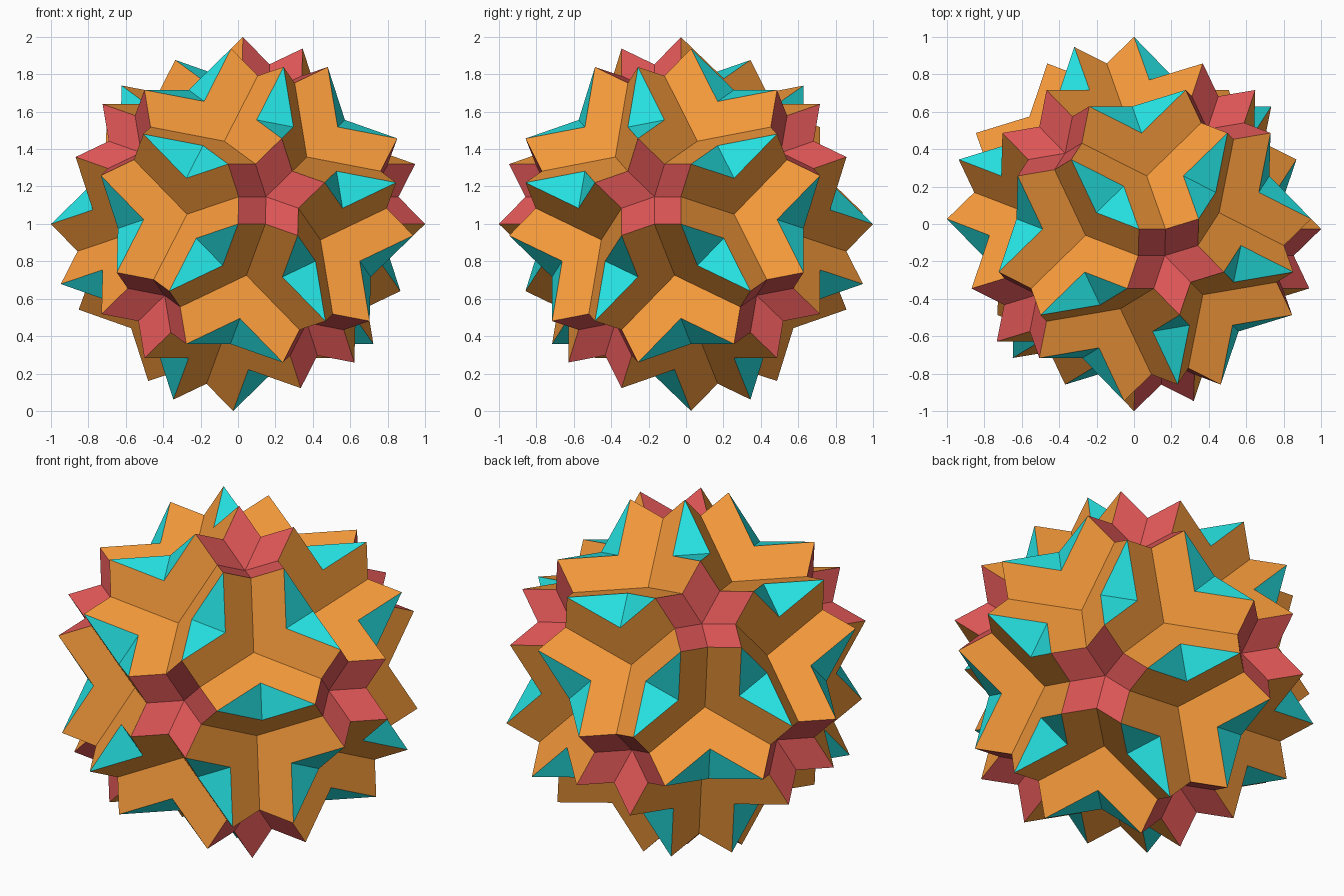
import bpy, bmesh, math
from mathutils import Vector, Matrix

if "Cube" in bpy.data.objects:
    bpy.data.objects.remove(bpy.data.objects["Cube"])

# Twelve five-fold axes, set around the three-fold axis (1, -1, 1)
up = Vector((1, -1, 1)).normalized()
side = (Vector((0, 0, 1)) - up * up.z).normalized()
axes = []
for tilt, turn in ((37.3774, 0), (79.1877, 60)):
    for k in range(3):
        d = Matrix.Rotation(math.radians(turn + 120 * k), 3, up) @ side
        t = math.radians(tilt)
        v = up * math.cos(t) + d * math.sin(t)
        axes += [v, -v]

near = lambda a, b: abs(a.dot(b) - 0.4472) < 0.01
cut = 1 / (2 + (1 + math.sqrt(5)) / 2)


def edge_tips():
    """Sixty outer tips, two on every edge of the icosahedron."""
    return [a.lerp(b, cut).normalized() for a in axes for b in axes if near(a, b)]


# Turn the whole so one tip lies on the -y axis and another in the xy plane
tips = edge_tips()
front = min(tips, key=lambda p: p.y)
right = max(tips, key=lambda p: p.x)
x_dir = (right - front * front.dot(right)).normalized()
turn = Matrix((x_dir, -front, x_dir.cross(-front)))
axes = [turn @ a for a in axes]
tips = edge_tips()

# Twenty three-fold axes: triples of neighbouring five-fold axes
three_fold = [(a + b + c).normalized()
              for i, a in enumerate(axes) for j, b in enumerate(axes[:i])
              for c in axes[:j] if near(a, b) and near(b, c) and near(a, c)]
lift = Vector((0, 0, max(p.z for p in tips)))


def star(n, height, notch):
    """Flat star through the tips at this height along n; notch = inner/outer radius."""
    ring = [p for p in tips if abs(p.dot(n) - height) < 0.01]
    ex = n.orthogonal().normalized()
    ey = n.cross(ex)
    ring.sort(key=lambda p: math.atan2(p.dot(ey), p.dot(ex)))
    if notch is None:
        return ring
    mid = sum(ring, Vector()) / len(ring)
    out = []
    for p, q in zip(ring, ring[1:] + ring[:1]):
        radius = (p - mid).length * notch
        out += [p, mid + ((p + q) / 2 - mid).normalized() * radius]
    return out


def face_set(name, normals, height, notch, color):
    bm = bmesh.new()
    for n in normals:
        bm.faces.new([bm.verts.new(p + lift) for p in star(n, height, notch)])
    mesh = bpy.data.meshes.new(name)
    bm.to_mesh(mesh)
    bm.free()
    mat = bpy.data.materials.new(name)
    mat.diffuse_color = (*color, 1)
    mat.use_nodes = True
    mat.node_tree.nodes["Principled BSDF"].inputs["Base Color"].default_value = mat.diffuse_color
    mesh.materials.append(mat)
    bpy.context.collection.objects.link(bpy.data.objects.new(name, mesh))


def inner(n, m):
    return math.cos(math.pi * m / n) / math.cos(math.pi * (m - 1) / n)


# Interpenetrating faces: ten-pointed stars, five-pointed stars, triangles
face_set("ten_point_stars", axes, 0.507, inner(10, 3), (0.95, 0.335, 0.045))
face_set("five_point_stars", axes, 0.680, inner(5, 2), (0.02, 0.79, 0.79))
face_set("triangles", three_fold, 0.593, None, (0.75, 0.095, 0.095))
